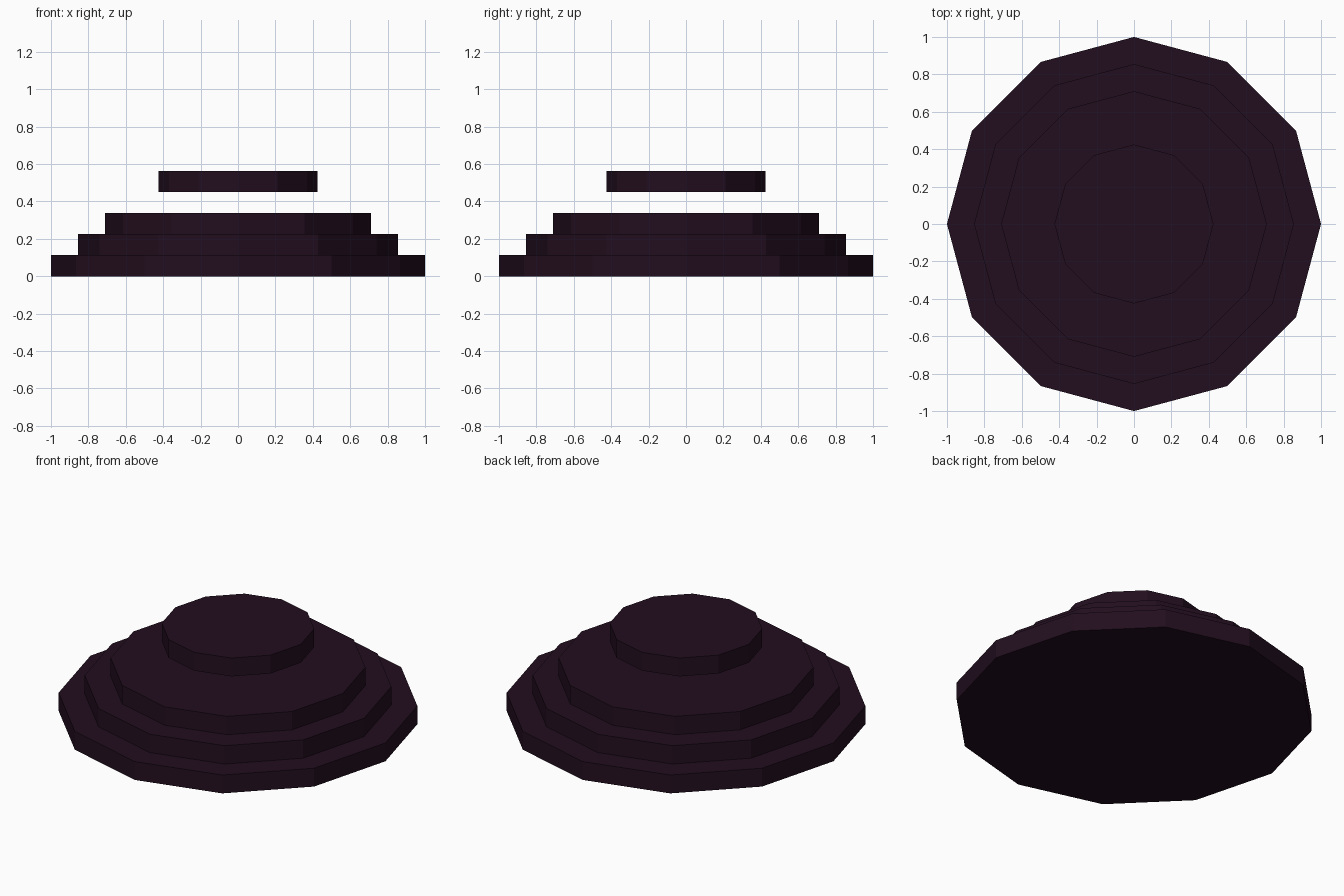
import bpy

cube = bpy.data.objects.get("Cube")
if cube:
    bpy.data.objects.remove(cube, do_unlink=True)

# Single dark plum colour
colour = (0.016, 0.0044, 0.0137, 1.0)
plum = bpy.data.materials.new("dark_plum")
plum.use_nodes = True
plum.diffuse_color = colour
plum.node_tree.nodes["Principled BSDF"].inputs["Base Color"].default_value = colour

THICK = 0.1125
SIDES = 12


def disc(name, radius, level):
    """Flat-sided disc whose underside sits a number of thicknesses up."""
    bpy.ops.mesh.primitive_cylinder_add(
        vertices=SIDES, radius=radius, depth=THICK,
        location=(0, 0, (level + 0.5) * THICK))
    obj = bpy.context.object
    obj.name = name
    obj.data.materials.append(plum)


# Three stacked steps, then a floating cap one thickness above them
disc("bottom_step", 1.0, 0)
disc("middle_step", 0.855, 1)
disc("top_step", 0.71, 2)
disc("floating_cap", 0.425, 4)
